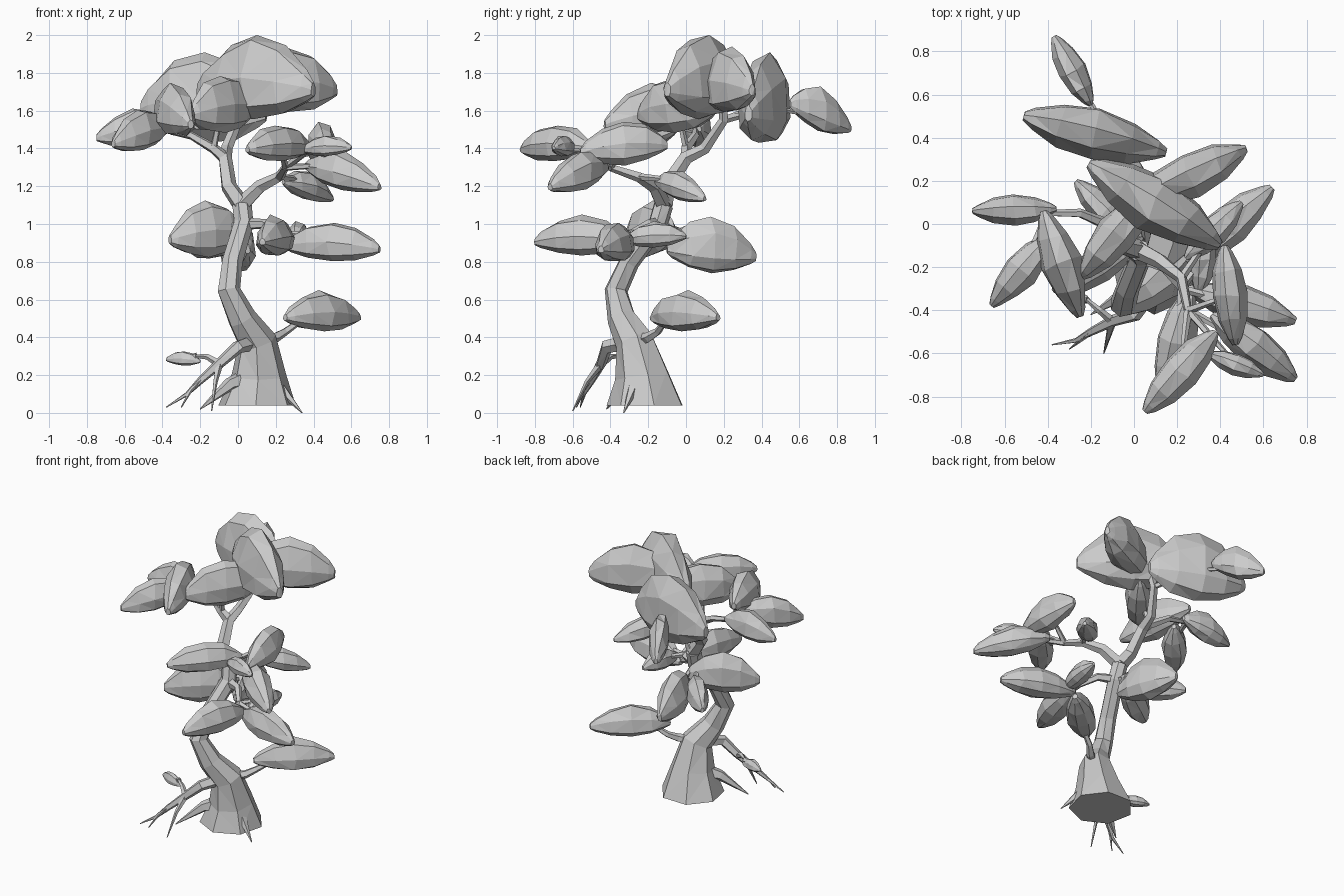
import bpy
import bmesh
import math
import random
from mathutils import Vector

random.seed(4)
cube = bpy.data.objects.get("Cube")
if cube:
    bpy.data.objects.remove(cube, do_unlink=True)

grey = bpy.data.materials.new("pale_grey")
grey.use_nodes = True
colour = (0.6, 0.6, 0.6, 1)
grey.diffuse_color = colour
grey.node_tree.nodes["Principled BSDF"].inputs["Base Color"].default_value = colour

UP = Vector((0, 0, 1))
joints = []  # bends and ends of the wood, from which twigs may grow


def loft(name, rings):
    """Skin a list of point rings, close both ends and keep flat facets."""
    bm = bmesh.new()
    loops = [[bm.verts.new(point) for point in ring] for ring in rings]
    count = len(loops[0])
    for low, high in zip(loops, loops[1:]):
        for i in range(count):
            j = (i + 1) % count
            bm.faces.new((low[i], low[j], high[j], high[i]))
    bm.faces.new(loops[0][::-1])
    bm.faces.new(loops[-1])
    bmesh.ops.triangulate(bm, faces=bm.faces[:])
    bmesh.ops.recalc_face_normals(bm, faces=bm.faces[:])
    mesh = bpy.data.meshes.new(name)
    bm.to_mesh(mesh)
    bm.free()
    mesh.materials.append(grey)
    obj = bpy.data.objects.new(name, mesh)
    bpy.context.collection.objects.link(obj)


def limb(name, path, base, tip, sides=5, flare=1):
    """Tube along a path, tapering from the base radius to the tip radius."""
    points = [Vector(point) for point in path]
    last = len(points) - 1
    side, rings = Vector((1, 0.2, 0.1)), []
    for i, point in enumerate(points):
        axis = (points[min(i + 1, last)] - points[max(i - 1, 0)]).normalized()
        if flare > 1 and i == 0:
            axis = UP
        side = (side - axis * side.dot(axis)).normalized()
        other = axis.cross(side)
        radius = tip + (base - tip) * (1 - i / last) ** flare
        turns = [math.tau * k / sides for k in range(sides)]
        rings.append([point + radius * (side * math.cos(a) + other * math.sin(a))
                      for a in turns])
    loft(name, rings)
    return points


def twig(name, start, end, base, tip):
    """Short limb with one elbow, lifted above the straight line."""
    start, end = Vector(start), Vector(end)
    elbow = start.lerp(end, 0.5) + UP * (end - start).length * 0.1
    return limb(name, [start, elbow, end], base, tip)


def leaf_pad(name, start, end, plumpness):
    """Narrow faceted lens, domed on top and shallow below, on its own twig."""
    start, end = Vector(start), Vector(end)
    along = end - start
    across = along.cross(UP).normalized()
    width, height = along.length * 0.185, along.length * plumpness
    stations, sides = 7, 8
    rings = []
    for s in range(stations):
        t = (1 - math.cos(math.pi * s / (stations - 1))) / 2
        bulge = math.sin(math.pi * (0.03 + 0.94 * t)) ** 0.75
        ring = []
        for k in range(sides):
            a = math.tau * (k + 0.3) / sides
            rise = height * math.sin(a) * (0.7 if math.sin(a) > 0 else 0.34)
            wobble = random.uniform(0.93, 1.07)
            shift = random.uniform(-0.02, 0.02)
            ring.append(start + along * (t + shift * bulge)
                        + across * width * math.cos(a) * bulge * wobble
                        + UP * rise * bulge * wobble)
        rings.append(ring)
    loft(name, rings)
    middle = start.lerp(end, 0.5)
    joint = min(joints, key=lambda point: (point - middle).length)
    twig(name + "_twig", joint, middle, 0.02, 0.01)


# Trunk with flared foot
trunk = limb("trunk", [(0.1, -0.21, 0.04), (0.11, -0.23, 0.2), (0.1, -0.27, 0.38),
                       (0.02, -0.34, 0.5), (-0.05, -0.37, 0.65), (-0.03, -0.3, 0.8),
                       (0.03, -0.15, 1), (0.02, -0.12, 1.1)], 0.21, 0.053, 7, 3.3)
low_fork, high_fork, top = trunk[2], trunk[-2], trunk[-1]

# Main branches
crown = limb("crown_branch", [top, (-0.05, -0.1, 1.2), (-0.07, 0, 1.35),
                              (-0.06, 0.1, 1.4), (0, 0.2, 1.55), (0.05, 0.2, 1.7)], 0.05, 0.02)
left = limb("left_branch", [crown[2], (-0.13, 0, 1.4), (-0.25, 0.05, 1.47),
                            (-0.4, 0.05, 1.5)], 0.035, 0.015)
right = limb("right_branch", [top, (0.12, -0.17, 1.2), (0.22, -0.25, 1.25),
                              (0.25, -0.4, 1.3)], 0.045, 0.02)
middle = limb("middle_branch", [high_fork, (0.14, -0.2, 1), (0.22, -0.3, 0.95)], 0.035, 0.018)
low = limb("low_branch", [low_fork, (0.2, -0.2, 0.4), (0.25, -0.15, 0.43),
                          (0.35, -0.1, 0.5)], 0.035, 0.014)

# Roots
long_root = limb("long_root", [low_fork, (0, -0.42, 0.35), (-0.1, -0.45, 0.26),
                               (-0.2, -0.5, 0.17), (-0.27, -0.54, 0.1),
                               (-0.38, -0.56, 0.03)], 0.045, 0.003)
leafy_root = twig("leafy_root", long_root[2], (-0.22, -0.35, 0.3), 0.022, 0.01)
twig("forked_root", long_root[2], (-0.14, -0.6, 0.01), 0.022, 0.003)
twig("short_root", long_root[3], (-0.3, -0.58, 0.03), 0.016, 0.003)
twig("front_root", trunk[1], (-0.2, -0.42, 0.02), 0.07, 0.003)
twig("right_root", trunk[1], (0.34, -0.33, 0), 0.06, 0.003)

for wood in (trunk[-2:], crown, left, right, middle, low[1:], leafy_root):
    joints.extend(wood)

# Leaf pads, given by their two tips and grouped by plumpness
PADS = {
    0.7: {
        "crown_back": ((-0.51, 0.5, 1.6), (0.15, 0.33, 1.57)),
    },
    0.6: {
        "crown_centre": ((-0.21, 0.28, 1.7), (0.4, -0.1, 1.7)),
        "crown_right": ((0, 0.1, 1.7), (0.52, 0.35, 1.7)),
        "crown_front": ((-0.25, -0.25, 1.57), (0.08, 0.15, 1.6)),
        "crown_rear_tip": ((-0.37, 0.87, 1.5), (-0.2, 0.55, 1.63)),
        "trunk_back": ((-0.05, 0.37, 0.82), (0.05, -0.1, 0.86)),
        "trunk_left": ((-0.36, -0.32, 0.91), (0.04, -0.06, 0.94)),
    },
    0.5: {
        "left_outer": ((-0.75, 0.06, 1.45), (-0.36, 0.07, 1.5)),
        "left_front": ((-0.66, -0.38, 1.42), (-0.38, -0.05, 1.5)),
        "left_inner": ((-0.25, -0.43, 1.52), (-0.42, 0.06, 1.6)),
        "right_upper": ((0.47, -0.56, 1.37), (0.42, -0.1, 1.41)),
        "trunk_back_left": ((-0.27, 0.2, 0.87), (0, -0.08, 0.89)),
    },
    0.4: {
        "front_tip": ((0.05, -0.87, 1.39), (0.38, -0.5, 1.4)),
        "right_tip": ((0.34, -0.6, 1.39), (0.6, -0.7, 1.4)),
        "right_drooping": ((0.36, -0.42, 1.3), (0.75, -0.72, 1.19)),
        "right_inner": ((0.24, -0.16, 1.22), (0.5, 0.1, 1.13)),
        "middle_right": ((0.25, -0.3, 0.88), (0.75, -0.45, 0.86)),
        "middle_front": ((0.13, -0.8, 0.9), (0.26, -0.3, 0.9)),
        "middle_inner": ((0.3, -0.33, 0.91), (0.34, 0, 0.93)),
        "low": ((0.25, -0.18, 0.5), (0.64, 0.17, 0.5)),
        "root": ((-0.38, -0.3, 0.28), (-0.2, -0.36, 0.27)),
    },
}
for plumpness, group in PADS.items():
    for place, (start, end) in group.items():
        leaf_pad(place + "_leaf_pad", start, end, plumpness)
